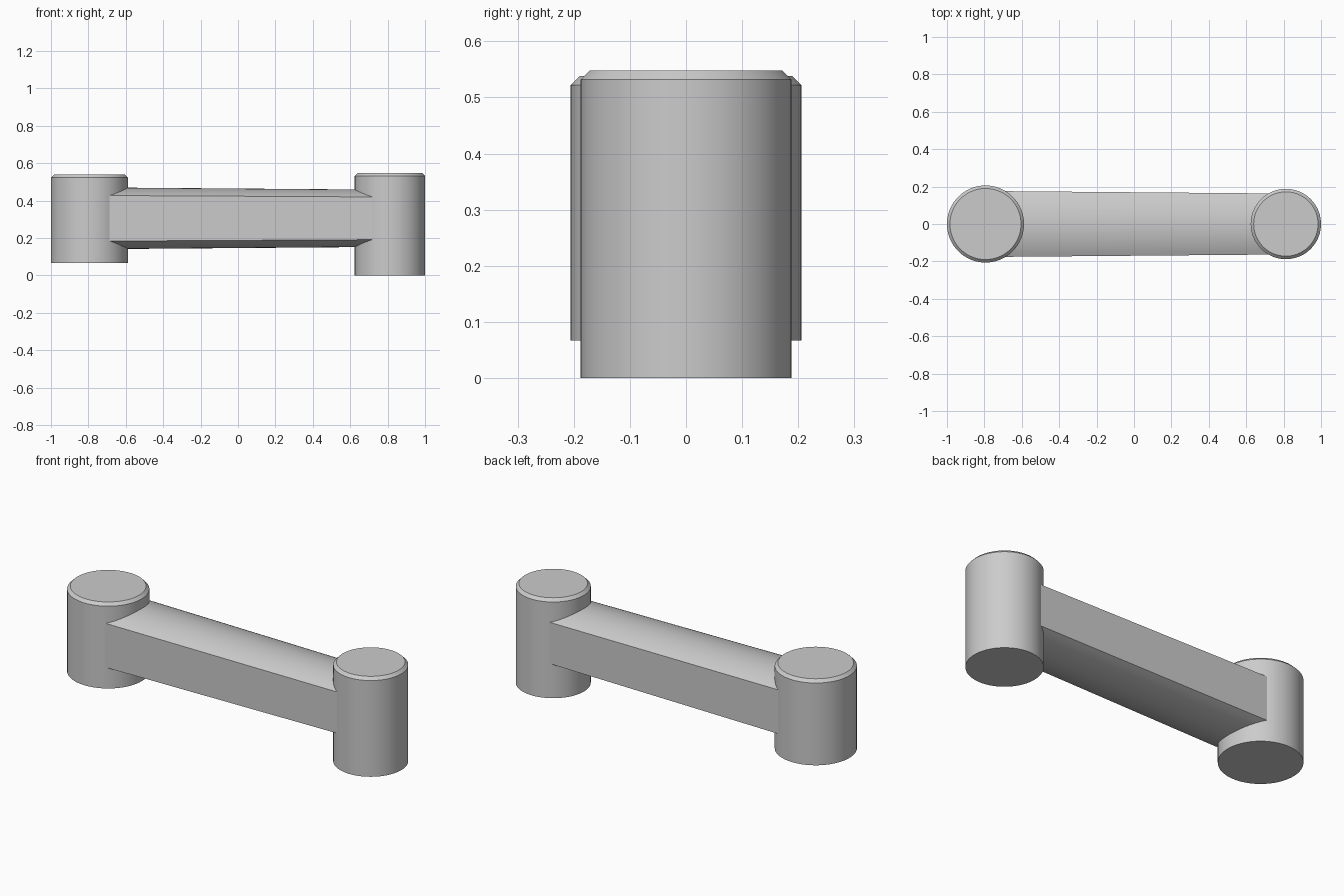
import bpy
import bmesh
import math

cube = bpy.data.objects.get("Cube")
if cube:
    bpy.data.objects.remove(cube, do_unlink=True)

# Single plain grey for the whole part
grey = bpy.data.materials.new("light_grey")
grey.use_nodes = True
colour = (0.6, 0.6, 0.6, 1)
grey.diffuse_color = colour
grey.node_tree.nodes["Principled BSDF"].inputs["Base Color"].default_value = colour


def loft(name, rings):
    """Skin a list of equal closed rings and cap both ends."""
    bm = bmesh.new()
    loops = [[bm.verts.new(p) for p in ring] for ring in rings]
    for a, b in zip(loops, loops[1:]):
        for i in range(len(a)):
            j = (i + 1) % len(a)
            bm.faces.new((a[i], a[j], b[j], b[i]))
    bm.faces.new(loops[0])
    bm.faces.new(loops[-1])
    bmesh.ops.recalc_face_normals(bm, faces=bm.faces)
    mesh = bpy.data.meshes.new(name)
    bm.to_mesh(mesh)
    bm.free()
    mesh.materials.append(grey)
    obj = bpy.data.objects.new(name, mesh)
    bpy.context.collection.objects.link(obj)
    bpy.ops.object.select_all(action="DESELECT")
    obj.select_set(True)
    bpy.context.view_layer.objects.active = obj
    bpy.ops.object.shade_smooth_by_angle(angle=math.radians(30))
    return obj


def circle(x, radius, z, count=72):
    angles = [math.tau * i / count for i in range(count)]
    return [(x + radius * math.cos(a), radius * math.sin(a), z) for a in angles]


def boss(name, x, radius, bottom, top, chamfer=0.016):
    """Upright cylinder with a chamfered top rim."""
    return loft(name, [circle(x, radius, bottom),
                       circle(x, radius, top - chamfer),
                       circle(x, radius - chamfer, top)])


def beam_section(x, half_width, half_side, crown, mid=0.305, steps=16):
    """Flat sides closed by shallow circular arcs above and below."""
    radius = (half_width ** 2 + crown ** 2) / (2 * crown)
    reach = math.asin(half_width / radius)
    arc = []
    for i in range(steps + 1):
        a = reach * (1 - 2 * i / steps)
        arc.append((radius * math.sin(a),
                    half_side + crown - radius * (1 - math.cos(a))))
    return ([(x, y, mid + z) for y, z in arc]
            + [(x, -y, mid - z) for y, z in arc])


# Two end bosses
right_boss = boss("right_boss", -0.794, 0.206, 0.067, 0.538)
left_boss = boss("left_boss", 0.812, 0.188, 0, 0.548)

# Slightly tapering arm between the bosses
arm = loft("connecting_arm", [beam_section(-0.75, 0.176, 0.122, 0.043),
                              beam_section(0.77, 0.163, 0.114, 0.039)])
